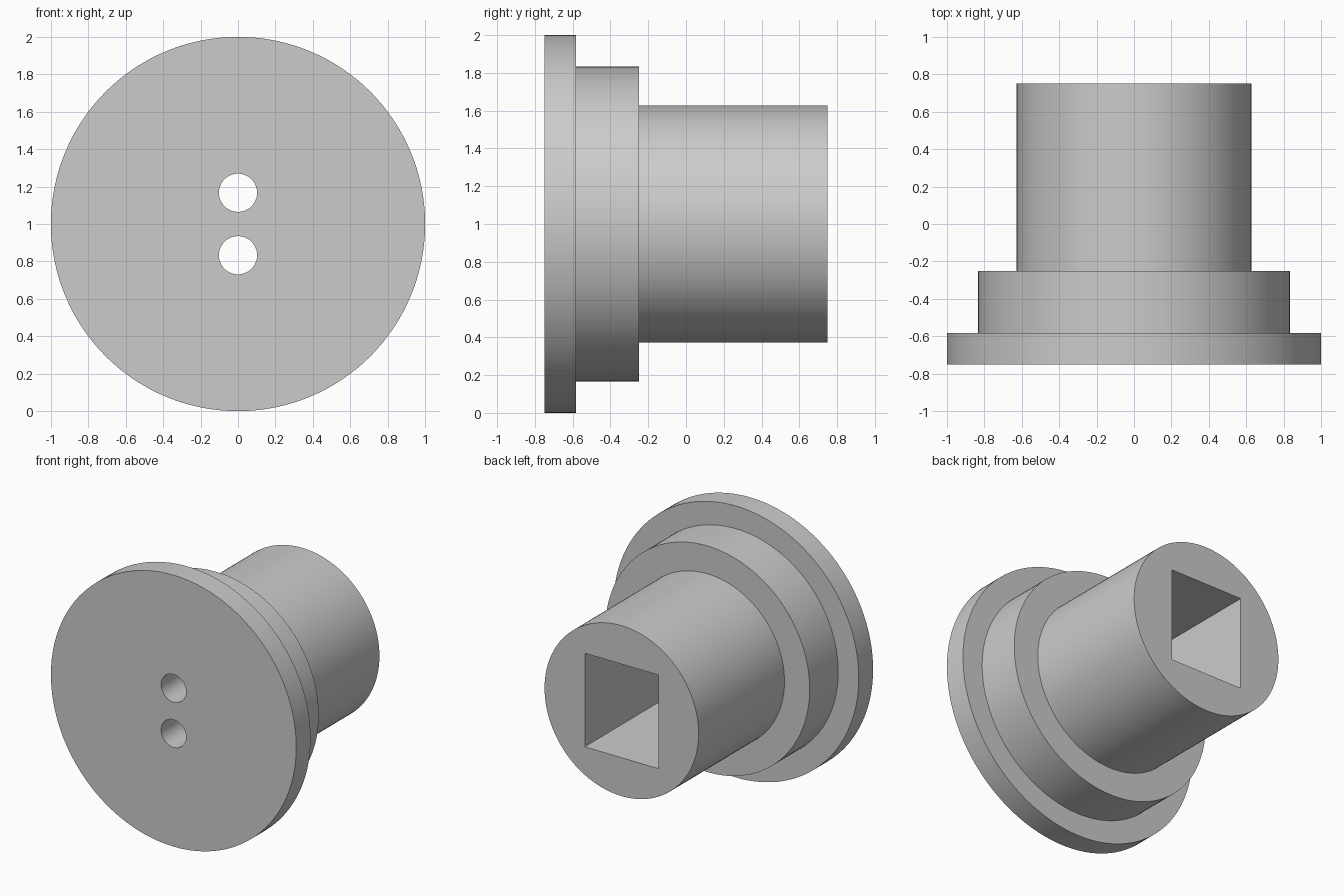
import bpy, bmesh, math

if "Cube" in bpy.data.objects:
    bpy.data.objects.remove(bpy.data.objects["Cube"])

grey = bpy.data.materials.new("plain grey")
grey.diffuse_color = (0.6, 0.6, 0.6, 1)
grey.use_nodes = True
grey.node_tree.nodes["Principled BSDF"].inputs["Base Color"].default_value = grey.diffuse_color
CENTRE_Z = 1.0


def lathe(name, profile, segments=128):
    """Solid of revolution about the y axis from (radius, y) points."""
    bm = bmesh.new()
    rings = []
    for r, y in profile:
        rings.append([bm.verts.new((r * math.cos(2 * math.pi * i / segments), y,
                                    CENTRE_Z + r * math.sin(2 * math.pi * i / segments)))
                      for i in range(segments)])
    for a, b in zip(rings, rings[1:]):
        for i in range(segments):
            j = (i + 1) % segments
            bm.faces.new((a[i], a[j], b[j], b[i]))
    bm.faces.new(rings[0])
    bm.faces.new(rings[-1])
    bmesh.ops.recalc_face_normals(bm, faces=bm.faces)
    mesh = bpy.data.meshes.new(name)
    bm.to_mesh(mesh)
    bm.free()
    mesh.materials.append(grey)
    obj = bpy.data.objects.new(name, mesh)
    bpy.context.collection.objects.link(obj)
    return obj


def cut(target, cutter):
    """Subtract the cutter and remove it."""
    cutter.hide_render = True
    cutter.data.materials.clear()
    cutter.data.materials.append(grey)
    mod = target.modifiers.new("cut", 'BOOLEAN')
    mod.operation = 'DIFFERENCE'
    mod.solver = 'EXACT'
    mod.object = cutter
    bpy.ops.object.select_all(action='DESELECT')
    bpy.context.view_layer.objects.active = target
    target.select_set(True)
    bpy.ops.object.modifier_apply(modifier=mod.name)
    bpy.data.objects.remove(cutter)


# Stepped body: flange, collar and shaft
body = lathe("stepped_body", [(1.0, -0.75), (1.0, -0.583), (0.833, -0.583),
                              (0.833, -0.25), (0.628, -0.25), (0.628, 0.75)])

# Rectangular socket running down the shaft
bpy.ops.mesh.primitive_cube_add(size=1, location=(0, 0.35, CENTRE_Z))
socket = bpy.context.object
socket.name = "socket_cutter"
socket.scale = (0.60, 1.2, 0.69)
cut(body, socket)

# Two round holes through the front into the socket
for side in (-1, 1):
    bpy.ops.mesh.primitive_cylinder_add(vertices=64, radius=0.102, depth=0.8,
                                        location=(0, -0.55, CENTRE_Z + side * 0.167),
                                        rotation=(math.pi / 2, 0, 0))
    hole = bpy.context.object
    hole.name = "hole_cutter"
    cut(body, hole)

# Smooth round walls, crisp rims
bpy.ops.object.select_all(action='DESELECT')
body.select_set(True)
bpy.context.view_layer.objects.active = body
bpy.ops.object.shade_smooth_by_angle(angle=math.radians(30))
